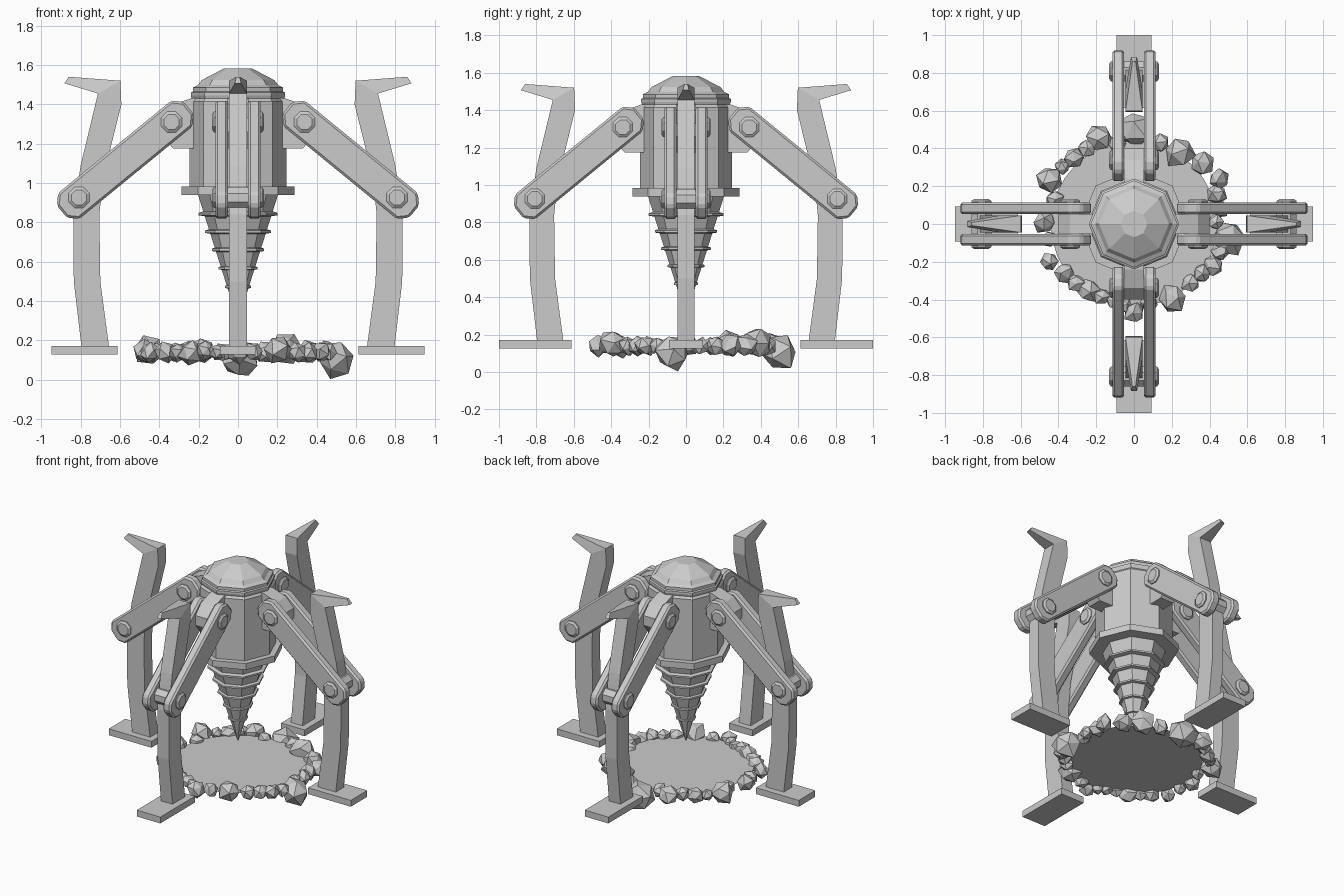
import bpy, bmesh, math, random
from mathutils import Matrix, Vector

if "Cube" in bpy.data.objects:
    bpy.data.objects.remove(bpy.data.objects["Cube"])

random.seed(4)
grey = bpy.data.materials.new("stone_grey")
grey.diffuse_color = (0.6, 0.6, 0.6, 1)
grey.use_nodes = True
grey.node_tree.nodes["Principled BSDF"].inputs["Base Color"].default_value = grey.diffuse_color


def finish(name, bm, angle=0.0):
    """Clean the mesh, turn it about z and add it to the scene."""
    bmesh.ops.remove_doubles(bm, verts=bm.verts[:], dist=0.0005)
    bmesh.ops.recalc_face_normals(bm, faces=bm.faces[:])
    bm.transform(Matrix.Rotation(angle, 4, 'Z'))
    me = bpy.data.meshes.new(name)
    bm.to_mesh(me)
    bm.free()
    me.materials.append(grey)
    ob = bpy.data.objects.new(name, me)
    bpy.context.collection.objects.link(ob)
    return ob


def bridge(bm, rings):
    """Join equal-sized loops of points and cap both ends."""
    loops = [[bm.verts.new(p) for p in ring] for ring in rings]
    n = len(loops[0])
    for a, b in zip(loops, loops[1:]):
        for i in range(n):
            j = (i + 1) % n
            bm.faces.new((a[i], a[j], b[j], b[i]))
    bm.faces.new(loops[0])
    bm.faces.new(loops[-1])


def lathe(name, profile, sides=8):
    bm = bmesh.new()
    bridge(bm, [[(r * math.cos(math.tau * i / sides), r * math.sin(math.tau * i / sides), z)
                 for i in range(sides)] for r, z in profile])
    return finish(name, bm)


def plate(name, outline, y0, y1, angle, bevel=0.0):
    """Extrude an x-z outline between two y values."""
    bm = bmesh.new()
    bridge(bm, [[(x, y, z) for x, z in outline] for y in (y0, y1)])
    ob = finish(name, bm, angle)
    if bevel:
        m = ob.modifiers.new("bevel", 'BEVEL')
        m.width, m.segments = bevel, 1
    return ob


# Octagonal motor housing with stepped dome
lathe("housing", [(0.247, 0.96), (0.247, 1.415), (0.235, 1.43), (0.24, 1.445), (0.24, 1.46),
                  (0.23, 1.465), (0.23, 1.485), (0.205, 1.497), (0.185, 1.523), (0.07, 1.583)])
lathe("collar", [(0.22, 0.938), (0.287, 0.938), (0.287, 0.983), (0.24, 0.983)])

# Drill bit: a cone with thin cutting ridges
lathe("drill_cone", [(0.205, 0.945), (0.004, 0.31)])
for z, r in [(0.842, 0.2), (0.752, 0.167), (0.66, 0.133), (0.567, 0.098), (0.472, 0.065)]:
    lathe("drill_ridge", [(r - 0.035, z - 0.012), (r, z - 0.006), (r, z + 0.006), (r - 0.03, z + 0.016)])

# Arm outline: a bar with clipped corners, running between the two pivots
A, B = Vector((0.338, 1.31)), Vector((0.808, 0.926))
d = (B - A).normalized()
n = Vector((-d.y, d.x))
W, E, C = 0.085, 0.113, 0.045
arm = [A - d * (E - C) + n * W, B + d * (E - C) + n * W, B + d * E + n * (W - C),
       B + d * E - n * (W - C), B + d * (E - C) - n * W, A - d * (E - C) - n * W,
       A - d * E - n * (W - C), A - d * E + n * (W - C)]

# Leg stations: outer point, inner point, half width outer, half width inner
leg = [((0.795, 0.16), (0.655, 0.16), 0.045, 0.045),
       ((0.835, 0.50), (0.70, 0.50), 0.045, 0.045),
       ((0.837, 0.84), (0.705, 0.84), 0.045, 0.045),
       ((0.80, 1.09), (0.687, 1.02), 0.045, 0.045),
       ((0.712, 1.455), (0.593, 1.40), 0.045, 0.045),
       ((0.712, 1.455), (0.598, 1.52), 0.045, 0.045),
       ((0.883, 1.507), (0.86, 1.54), 0.016, 0.008)]

bracket = [(0.18, 1.435), (0.24, 1.43), (0.34, 1.395), (0.40, 1.33), (0.40, 1.26),
           (0.33, 1.175), (0.18, 1.175)]

for k in range(4):
    ang = k * math.pi / 2
    reach = 0.947 if k % 2 == 0 else 1.0
    # Foot pad, bent leg with horn, and housing bracket
    plate("foot", [(0.613, 0.127), (reach, 0.127), (reach, 0.172), (0.613, 0.172)], -0.092, 0.092, ang)
    bm = bmesh.new()
    bridge(bm, [[(o[0], -wo, o[1]), (o[0], wo, o[1]), (i[0], wi, i[1]), (i[0], -wi, i[1])]
                for o, i, wo, wi in leg])
    finish("leg", bm, ang)
    plate("bracket", bracket, -0.053, 0.053, ang)
    # Paired arms
    for s in (-1, 1):
        plate("arm", arm, s * 0.052, s * 0.115, ang, 0.012)
    # Eight-sided pivot bolts through both arms
    for p in (A, B):
        bm = bmesh.new()
        bridge(bm, [[(p.x + r * math.cos(math.tau * (i + 0.5) / 8), y,
                      p.y + r * math.sin(math.tau * (i + 0.5) / 8)) for i in range(8)]
                    for r, y in [(0.042, -0.132), (0.057, -0.122), (0.057, 0.122), (0.042, 0.132)]])
        finish("pivot_bolt", bm, ang)

# Ground disc inside the rubble ring
bm = bmesh.new()
bmesh.ops.create_circle(bm, cap_ends=True, segments=32, radius=0.44,
                        matrix=Matrix.Translation((0, 0, 0.14)))
finish("pit_floor", bm)

# Rubble ring: x, y, z, radius
rocks = [(-.18, .46, .145, .075), (-.09, .42, .14, .05), (-.25, .40, .15, .05), (-.32, .35, .14, .06),
         (-.38, .30, .14, .045), (-.455, .235, .15, .075), (-.47, .01, .14, .065), (-.42, .13, .14, .05),
         (-.45, -.08, .14, .05), (-.45, -.20, .14, .05), (-.37, -.26, .14, .055), (-.31, -.31, .14, .05),
         (-.24, -.35, .14, .065), (-.17, -.385, .15, .05), (-.11, -.40, .14, .045), (0, -.47, .14, .06),
         (.08, -.42, .14, .05), (.205, -.39, .155, .08), (.30, -.31, .14, .055), (.36, -.26, .14, .05),
         (.42, -.22, .14, .055), (.455, -.15, .14, .05), (.50, -.07, .105, .1), (.46, .08, .14, .05),
         (.44, .16, .14, .055), (.45, .24, .14, .06), (.36, .32, .14, .065), (.24, .38, .155, .085),
         (.14, .43, .14, .055), (0, .50, .105, .105), (-.05, -.43, .14, .045), (.43, .01, .14, .045)]
for x, y, z, r in rocks:
    bm = bmesh.new()
    bmesh.ops.create_icosphere(bm, subdivisions=1, radius=r)
    spin = Matrix.Rotation(random.uniform(0, 6), 4, Vector((random.random(), random.random(), 0.5)))
    bm.transform(spin)
    for v in bm.verts:
        v.co *= random.uniform(0.82, 1.12)
        v.co.z = max(v.co.z, -z)
    bm.transform(Matrix.Translation((x, y, z)))
    finish("rock", bm)
